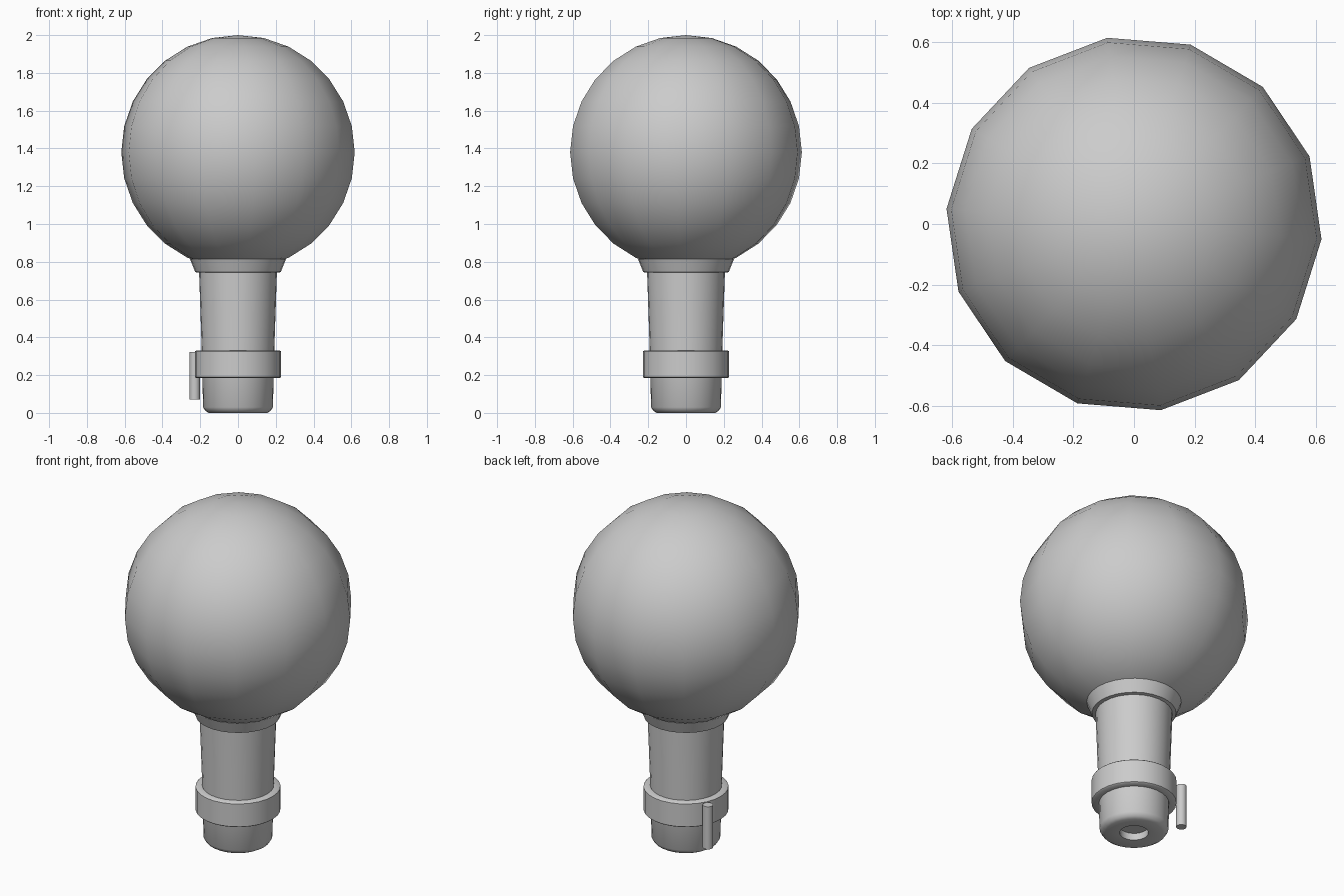
import bpy, math

if "Cube" in bpy.data.objects:
    bpy.data.objects.remove(bpy.data.objects["Cube"])


def finish(obj, name, angle=40):
    obj.name = name
    bpy.ops.object.select_all(action='DESELECT')
    obj.select_set(True)
    bpy.context.view_layer.objects.active = obj
    bpy.ops.object.shade_smooth_by_angle(angle=math.radians(angle))
    return obj


def lathe(name, profile, sides, closed=False):
    """Revolve (radius, z) points, listed bottom-outside to top, around z."""
    verts, rings = [], []
    for r, z in profile:
        start = len(verts)
        if r == 0:
            verts.append((0, 0, z))
            rings.append([start] * sides)
        else:
            for i in range(sides):
                a = 2 * math.pi * i / sides
                verts.append((r * math.cos(a), r * math.sin(a), z))
            rings.append(list(range(start, start + sides)))
    pairs = list(zip(rings, rings[1:]))
    if closed:
        pairs.append((rings[-1], rings[0]))
    faces = []
    for low, high in pairs:
        for i in range(sides):
            j = (i + 1) % sides
            quad = [low[i], low[j], high[j], high[i]]
            faces.append(list(dict.fromkeys(quad)))
    mesh = bpy.data.meshes.new(name)
    mesh.from_pydata(verts, [], faces)
    obj = bpy.data.objects.new(name, mesh)
    bpy.context.collection.objects.link(obj)
    return finish(obj, name)


# Low-poly round head
bpy.ops.mesh.primitive_uv_sphere_add(
    segments=14, ring_count=14, radius=0.62, location=(0, 0, 1.38),
    rotation=(0, 0, math.radians(8.2)))
finish(bpy.context.object, "globe")

# Tapered neck with a recessed hole underneath and a flange under the globe
lathe("neck", [(0, 0.045), (0.077, 0.045), (0.077, 0.004), (0.155, 0.0),
               (0.172, 0.01), (0.185, 0.03), (0.192, 0.33), (0.206, 0.742),
               (0.226, 0.745), (0.254, 0.815), (0, 0.825)], 28)

# Collar ring around the neck
lathe("collar", [(0.18, 0.185), (0.222, 0.185), (0.228, 0.19),
                 (0.228, 0.325), (0.222, 0.33), (0.18, 0.33)], 28, closed=True)

# Small upright pin beside the collar
bpy.ops.mesh.primitive_cylinder_add(
    vertices=14, radius=0.028, depth=0.252, location=(-0.229, 0.122, 0.197))
finish(bpy.context.object, "side_pin")
